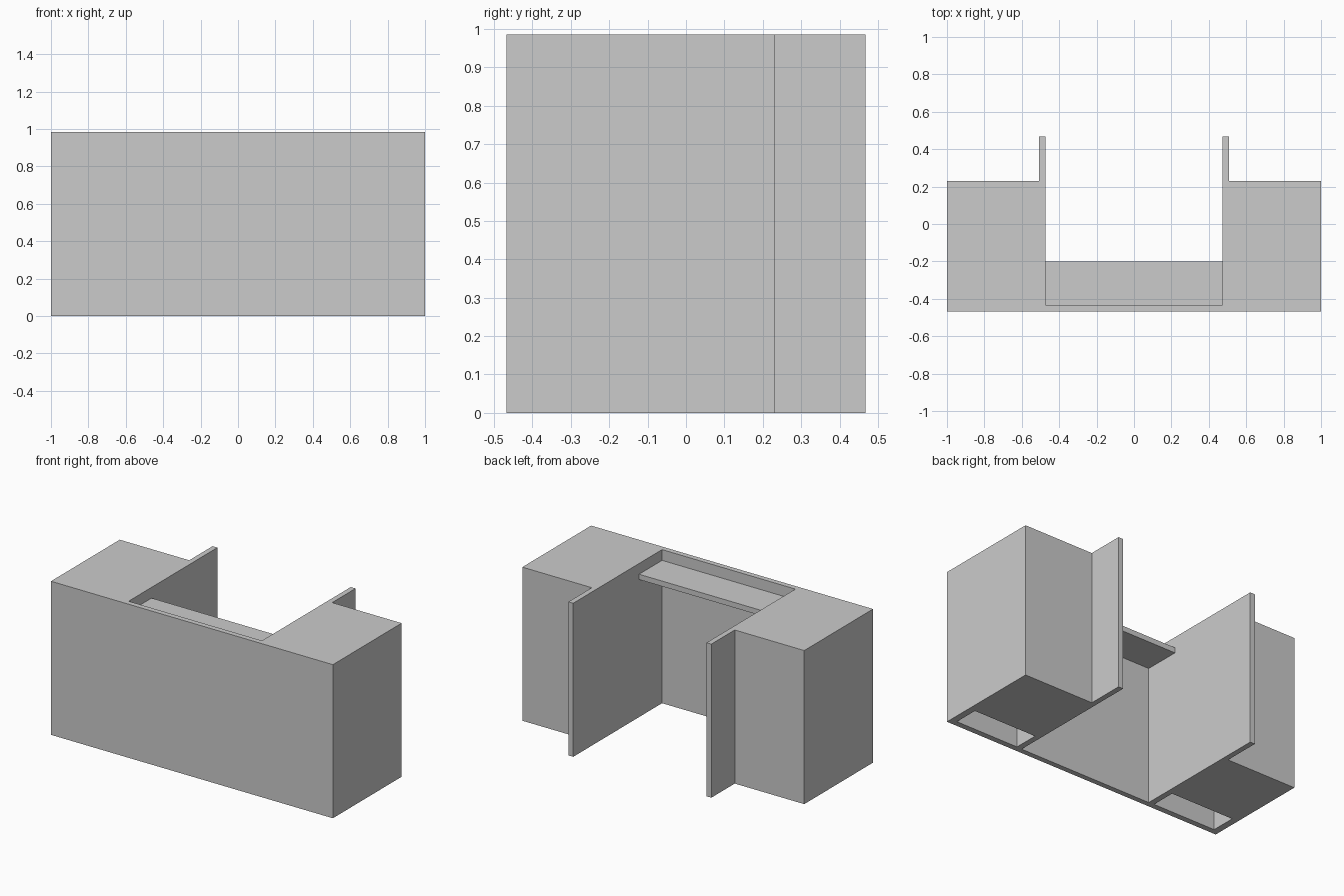
import bpy, bmesh

if "Cube" in bpy.data.objects:
    bpy.data.objects.remove(bpy.data.objects["Cube"])


def extrude_outline(name, points, z0, z1):
    """Solid prism from an xy outline."""
    bm = bmesh.new()
    face = bm.faces.new([bm.verts.new((x, y, z0)) for x, y in points])
    res = bmesh.ops.extrude_face_region(bm, geom=[face])
    top = [v for v in res["geom"] if isinstance(v, bmesh.types.BMVert)]
    bmesh.ops.translate(bm, verts=top, vec=(0, 0, z1 - z0))
    bmesh.ops.recalc_face_normals(bm, faces=bm.faces)
    mesh = bpy.data.meshes.new(name)
    bm.to_mesh(mesh)
    bm.free()
    obj = bpy.data.objects.new(name, mesh)
    bpy.context.collection.objects.link(obj)
    return obj


def box(name, x0, x1, y0, y1, z0, z1):
    return extrude_outline(name, [(x0, y0), (x1, y0), (x1, y1), (x0, y1)], z0, z1)


FRONT, CAB_BACK, WING_BACK = -0.467, 0.23, 0.467
HEIGHT = 0.985

# U-shaped counter: front panel, side cabinets and projecting wing panels
half = [(1, FRONT), (1, CAB_BACK), (0.507, CAB_BACK), (0.507, WING_BACK),
        (0.473, WING_BACK), (0.473, -0.433)]
counter = extrude_outline("counter_body", half + [(-x, y) for x, y in reversed(half)], 0, HEIGHT)

# Openings under the cabinets, just behind the front panel
for side in (-1, 1):
    xs = sorted((side * 0.51, side * 0.957))
    cutter = box("opening_cutter", *xs, -0.43, -0.27, -0.1, 0.15)
    cutter.hide_render = True
    mod = counter.modifiers.new("opening", "BOOLEAN")
    mod.operation = "DIFFERENCE"
    mod.solver = "EXACT"
    mod.object = cutter
    bpy.context.view_layer.objects.active = counter
    bpy.ops.object.modifier_apply(modifier=mod.name)
    bpy.data.objects.remove(cutter)

# Shelf set slightly below the rim, between the cabinets
box("shelf", -0.473, 0.473, -0.433, -0.2, 0.882, 0.916)
